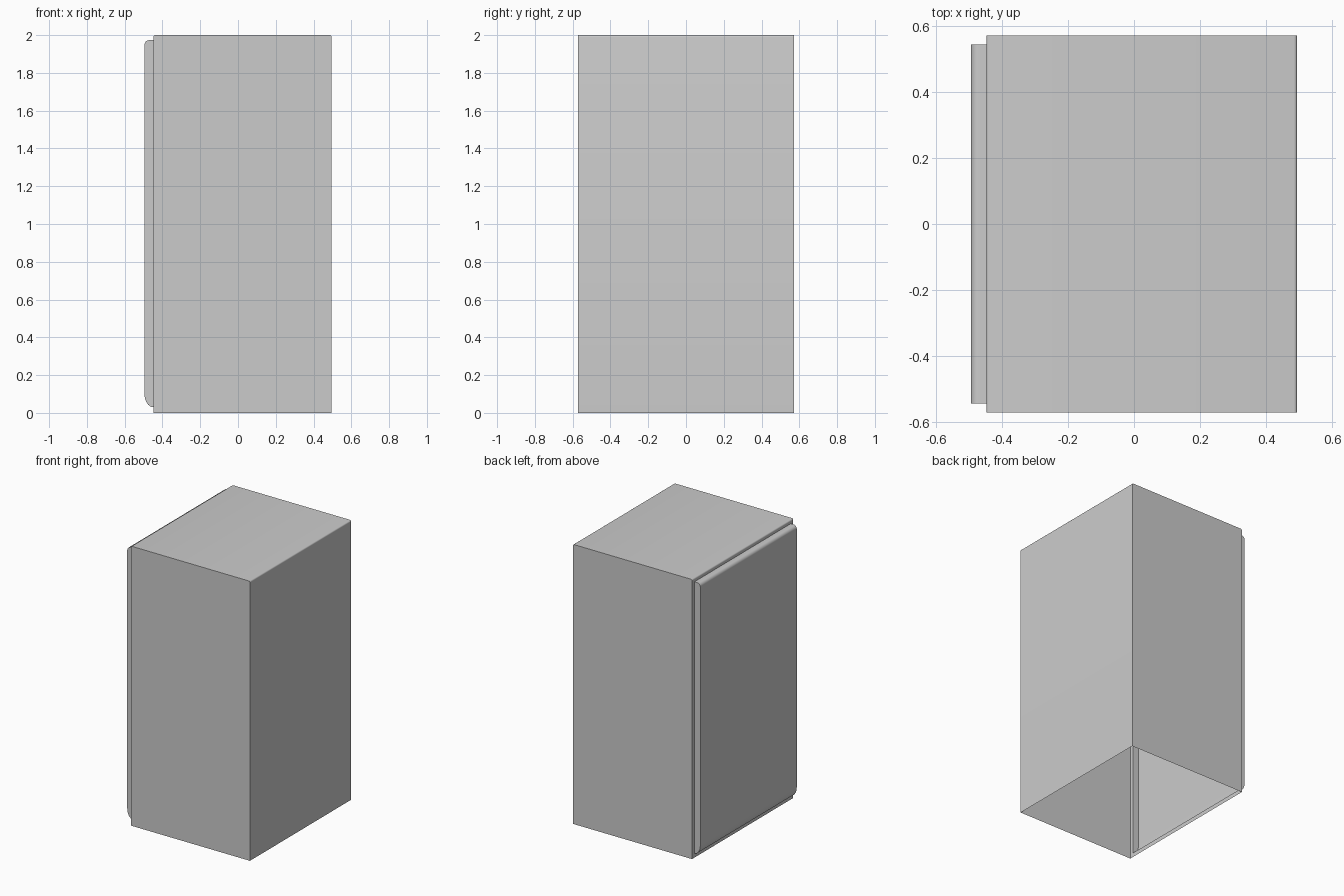
import bpy, bmesh, math

if "Cube" in bpy.data.objects:
    bpy.data.objects.remove(bpy.data.objects["Cube"])


def arc(cx, cz, rx, rz, a0, a1, n):
    """Points on an elliptical arc in the XZ plane, angles in degrees."""
    return [(cx + rx * math.cos(math.radians(a0 + (a1 - a0) * i / n)),
             cz + rz * math.sin(math.radians(a0 + (a1 - a0) * i / n)))
            for i in range(n + 1)]


def prism(profile, half_y):
    """Closed XZ profile extruded along Y, normals outward."""
    bm = bmesh.new()
    face = bm.faces.new([bm.verts.new((x, -half_y, z)) for x, z in profile])
    ext = bmesh.ops.extrude_face_region(bm, geom=[face], use_keep_orig=True)
    for v in ext["geom"]:
        if isinstance(v, bmesh.types.BMVert):
            v.co.y = half_y
    bmesh.ops.recalc_face_normals(bm, faces=bm.faces[:])
    bm.normal_update()
    return bm


def finish(bm, name):
    mesh = bpy.data.meshes.new(name)
    bm.to_mesh(mesh)
    bm.free()
    obj = bpy.data.objects.new(name, mesh)
    bpy.context.collection.objects.link(obj)
    bpy.ops.object.select_all(action="DESELECT")
    obj.select_set(True)
    bpy.context.view_layer.objects.active = obj
    bpy.ops.object.shade_smooth_by_angle(angle=math.radians(30))
    return obj


BACK, FRONT, OUTER = 0.495, -0.448, -0.495
DOOR_Y, DOOR_LOW, DOOR_TOP = 0.545, 0.03, 1.973

# Cabinet shell: softened top edges, open underneath, opening behind the door
r = 0.01
bm = prism([(FRONT, 0), (BACK, 0)]
           + arc(BACK - r, 2 - r, r, r, 0, 90, 4)
           + arc(FRONT + r, 2 - r, r, r, 90, 180, 4), 0.572)
bottom = [f for f in bm.faces if f.normal.z < -0.9]
wall = [f for f in bm.faces if f.normal.x < -0.999]
bmesh.ops.inset_individual(bm, faces=wall, thickness=0.027)
for v in wall[0].verts:
    v.co.y = math.copysign(DOOR_Y, v.co.y)
    v.co.z = DOOR_TOP if v.co.z > 1 else DOOR_LOW
bmesh.ops.delete(bm, geom=bottom + wall, context="FACES")
finish(bm, "cabinet")

# Hollow door panel: small round at the top, larger curve at the bottom
bm = prism([(FRONT, DOOR_TOP)]
           + arc(OUTER + 0.024, DOOR_TOP - 0.024, 0.024, 0.024, 90, 180, 6)
           + arc(FRONT, DOOR_LOW + 0.07, FRONT - OUTER, 0.07, 180, 270, 8), DOOR_Y)
rear = [f for f in bm.faces if f.normal.x > 0.9]
bmesh.ops.delete(bm, geom=rear, context="FACES")
finish(bm, "door_panel")
